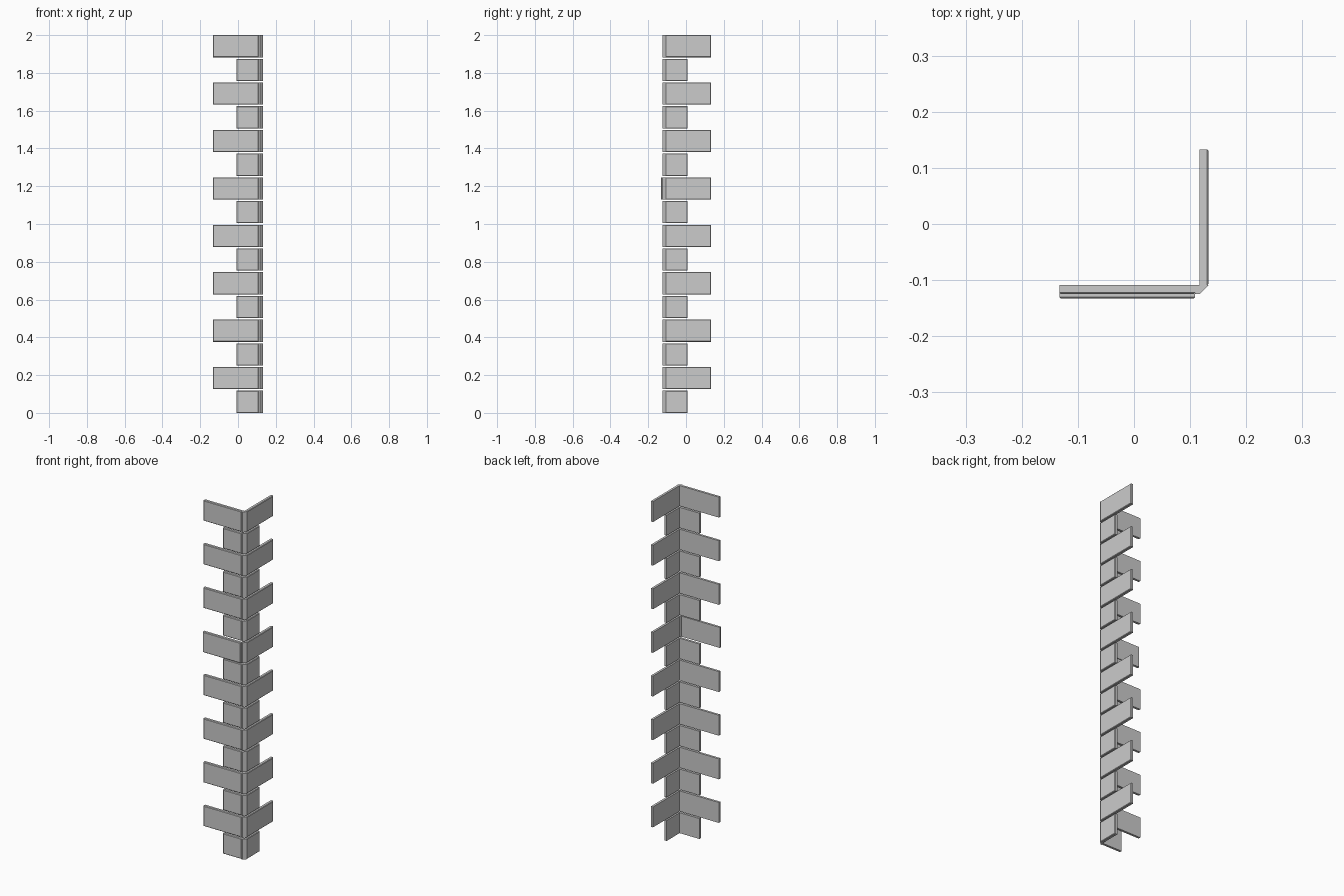
import bpy, bmesh

if "Cube" in bpy.data.objects:
    bpy.data.objects.remove(bpy.data.objects["Cube"])

COUNT = 16
PITCH = 0.1255
HEIGHT = 0.1175
OUT, INN = 0.133, 0.117      # outer and inner face of the right wing (x)
FRONT, BACK = -0.125, -0.109  # outer and inner face of the front wing (y)
JOINT = 0.109                # where both wings meet the corner piece


def prism(name, pts, z0, z1, face_normal=None, bevel=0.003):
    """Extrude a plan outline; bevel the rim of the face looking along face_normal."""
    bm = bmesh.new()
    low = [bm.verts.new((x, y, z0)) for x, y in pts]
    f = bm.faces.new(low)
    ext = bmesh.ops.extrude_face_region(bm, geom=[f])
    top = [v for v in ext["geom"] if isinstance(v, bmesh.types.BMVert)]
    bmesh.ops.translate(bm, verts=top, vec=(0, 0, z1 - z0))
    bmesh.ops.recalc_face_normals(bm, faces=bm.faces)
    if face_normal:
        face = max(bm.faces, key=lambda q: q.normal.x * face_normal[0] + q.normal.y * face_normal[1])
        bmesh.ops.bevel(bm, geom=list(face.edges), offset=bevel, segments=1,
                        affect='EDGES', profile=0.5)
    me = bpy.data.meshes.new(name)
    bm.to_mesh(me)
    bm.free()
    ob = bpy.data.objects.new(name, me)
    bpy.context.collection.objects.link(ob)
    return ob


def rect(x0, x1, y0, y1):
    return [(x0, y0), (x1, y0), (x1, y1), (x0, y1)]


# alternating short and long corner stones
for i in range(COUNT):
    z0 = i * PITCH
    z1 = z0 + HEIGHT
    end = 0.133 if i % 2 else 0.009
    push = 0.008 if i == 9 else 0.0   # one front stone sits proud
    prism(f"front_stone_{i}", rect(-end, JOINT, FRONT - push, BACK - push), z0, z1, (0, -1))
    prism(f"side_stone_{i}", rect(INN, OUT, -JOINT, end), z0, z1, (1, 0))
    # chamfered corner between the two wings
    prism(f"corner_stone_{i}",
          [(JOINT, BACK), (JOINT, FRONT), (INN, FRONT), (OUT, BACK)], z0, z1)
